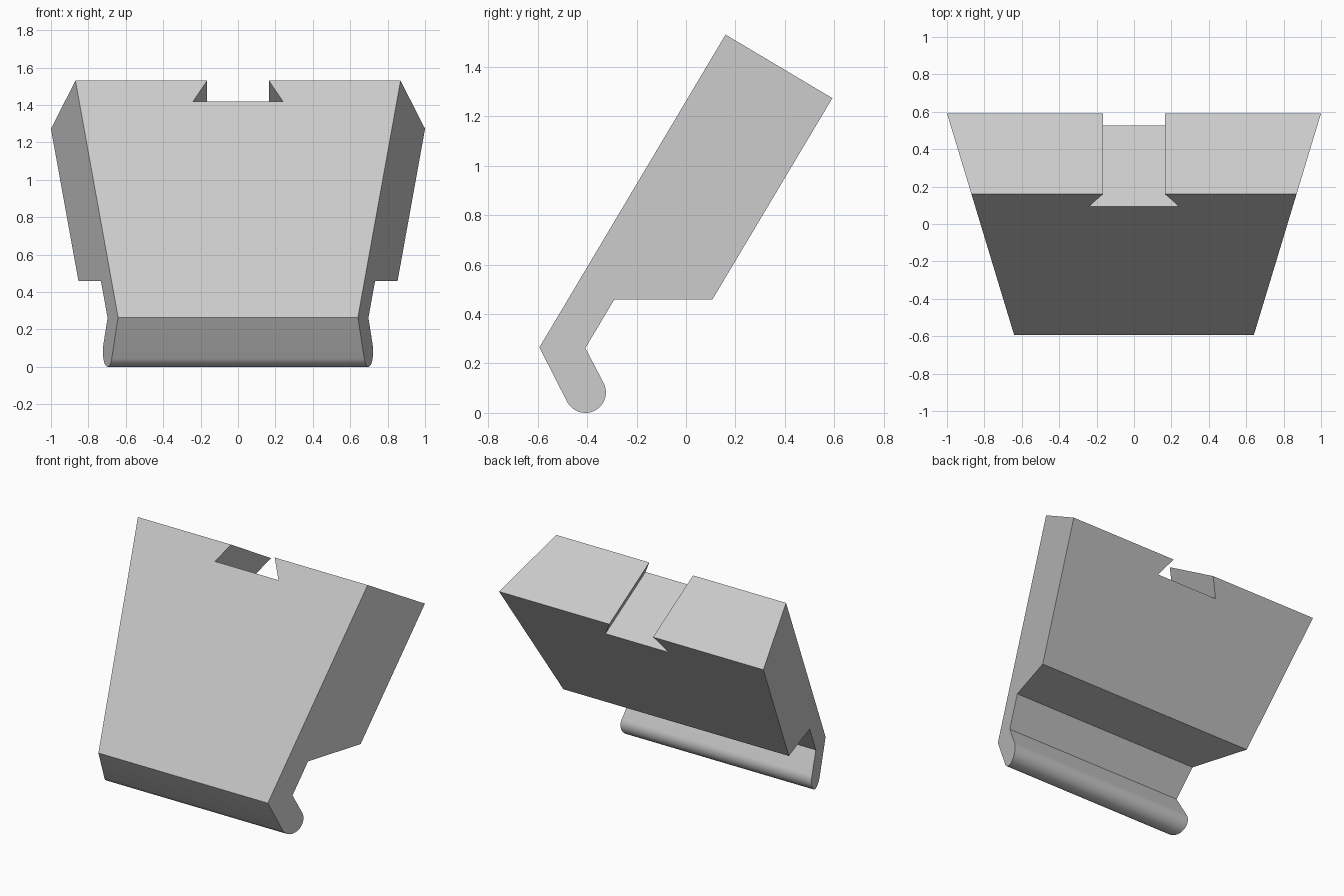
import bpy, bmesh, math
from mathutils import Vector

default = bpy.data.objects.get("Cube")
if default:
    bpy.data.objects.remove(default, do_unlink=True)

grey = bpy.data.materials.new("light grey")
grey.use_nodes = True
color = (0.59, 0.59, 0.59, 1.0)
grey.diffuse_color = color
grey.node_tree.nodes["Principled BSDF"].inputs["Base Color"].default_value = color


def prism(name, start, end):
    """Closed solid spanning two matching rings of points."""
    bm = bmesh.new()
    a = [bm.verts.new(p) for p in start]
    b = [bm.verts.new(p) for p in end]
    n = len(a)
    bm.faces.new(a)
    bm.faces.new(b[::-1])
    for i in range(n):
        j = (i + 1) % n
        bm.faces.new((a[j], a[i], b[i], b[j]))
    bmesh.ops.recalc_face_normals(bm, faces=bm.faces)
    mesh = bpy.data.meshes.new(name)
    bm.to_mesh(mesh)
    bm.free()
    mesh.materials.append(grey)
    obj = bpy.data.objects.new(name, mesh)
    bpy.context.collection.objects.link(obj)
    return obj


def half_width(y):
    return 0.641 + 0.303 * (y + 0.593)


# Side profile: slanted block, thin lip and rounded bead
profile = [(-0.593, 0.265), (0.16, 1.53), (0.592, 1.273),
           (0.107, 0.459), (-0.29, 0.459), (-0.407, 0.262)]
steps, radius, tilt = 24, 0.083, math.radians(27.6)
for i in range(steps + 1):
    t = tilt - math.pi * i / steps
    profile.append((-0.407 + radius * math.cos(t), radius + radius * math.sin(t)))

# Body tapers in width towards the front
body = prism("wedge_body",
             [(-half_width(y), y, z) for y, z in profile],
             [(half_width(y), y, z) for y, z in profile])

# Dovetail groove across the top face
along = Vector((0, 0.592 - 0.16, 1.273 - 1.53)).normalized()
up = Vector((0, -along.z, along.y))
corner = Vector((0, 0.16, 1.53))
section = [(-0.24, -0.128), (0.24, -0.128), (0.136, 0.05), (-0.136, 0.05)]


def ring(distance):
    return [corner + along * distance + up * h + Vector((x, 0, 0)) for x, h in section]


cutter = prism("groove_cutter", ring(-0.2), ring(0.7))
cutter.hide_render = True
cut = body.modifiers.new("groove", "BOOLEAN")
cut.operation = "DIFFERENCE"
cut.solver = "EXACT"
cut.object = cutter

bpy.ops.object.select_all(action="DESELECT")
body.select_set(True)
bpy.context.view_layer.objects.active = body
bpy.ops.object.modifier_apply(modifier=cut.name)
bpy.data.objects.remove(cutter, do_unlink=True)

# Round bead shaded smooth, block edges kept sharp
bpy.ops.object.shade_smooth_by_angle(angle=math.radians(25))
